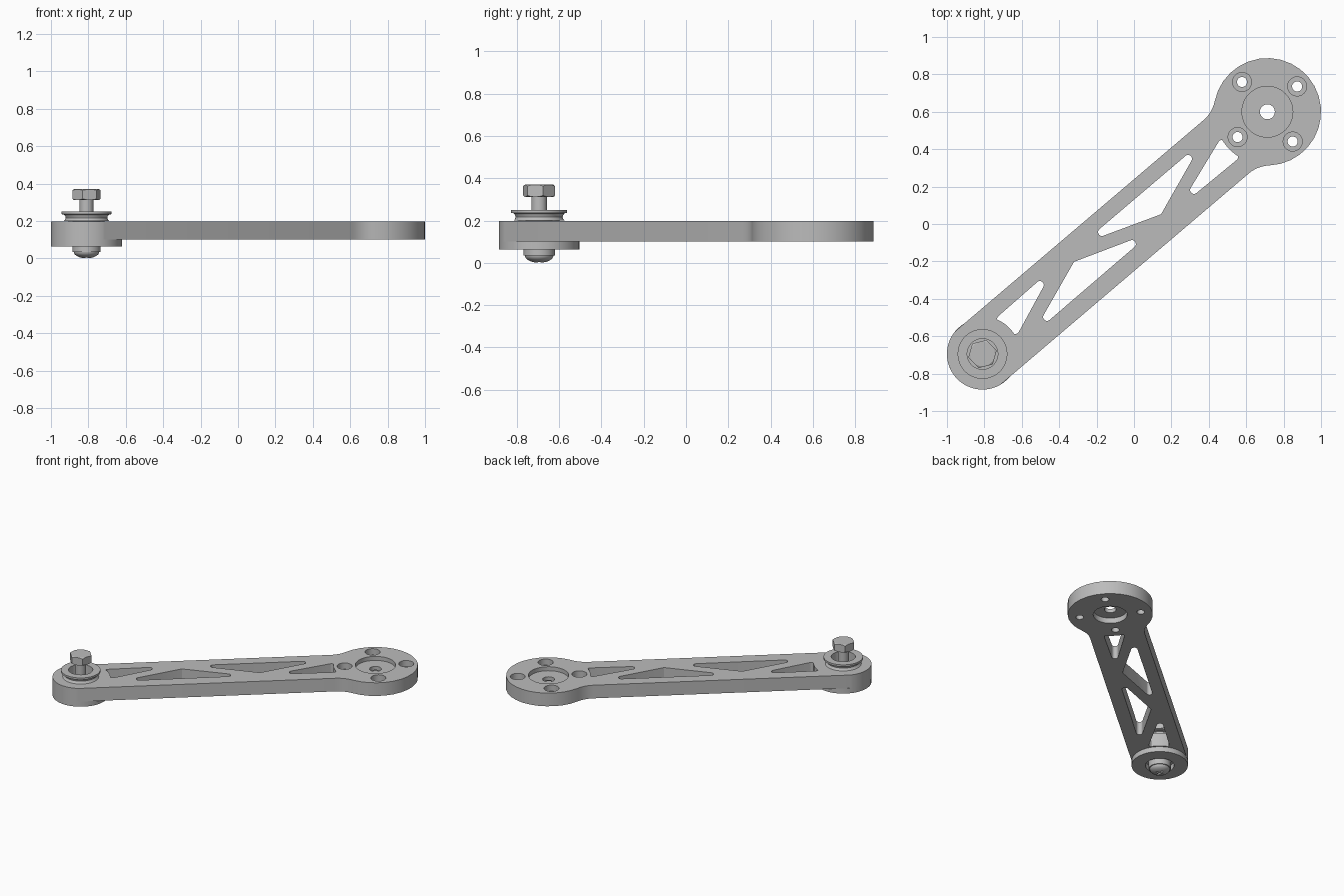
import bpy, bmesh, math
from mathutils import Vector, Matrix
from mathutils.geometry import convex_hull_2d

if "Cube" in bpy.data.objects:
    bpy.data.objects.remove(bpy.data.objects["Cube"], do_unlink=True)

metal = bpy.data.materials.new("light grey metal")
metal.use_nodes = True
GREY = (0.5, 0.5, 0.5, 1)
metal.diffuse_color = GREY
metal.node_tree.nodes["Principled BSDF"].inputs["Base Color"].default_value = GREY

PIVOT = Vector((-0.81, -0.695))
HEAD = Vector((0.713, 0.60))
AXIS = HEAD - PIVOT
ANGLE = math.atan2(AXIS.y, AXIS.x)
TOP, UNDER, BOSS = 0.198, 0.10, 0.062


def finish(name, bm):
    bmesh.ops.recalc_face_normals(bm, faces=bm.faces)
    mesh = bpy.data.meshes.new(name)
    bm.to_mesh(mesh)
    bm.free()
    mesh.materials.append(metal)
    obj = bpy.data.objects.new(name, mesh)
    bpy.context.collection.objects.link(obj)
    return obj


def arc(center, r, a0, a1, n):
    return [Vector((center[0] + r * math.cos(a0 + (a1 - a0) * i / n),
                    center[1] + r * math.sin(a0 + (a1 - a0) * i / n))) for i in range(n + 1)]


def prism(name, pts, z0, z1):
    bm = bmesh.new()
    face = bm.faces.new([bm.verts.new((p[0], p[1], z0)) for p in pts])
    ext = bmesh.ops.extrude_face_region(bm, geom=[face])["geom"]
    bmesh.ops.translate(bm, vec=(0, 0, z1 - z0),
                        verts=[v for v in ext if isinstance(v, bmesh.types.BMVert)])
    return finish(name, bm)


def disc(name, center, r, z0, z1, n=32):
    return prism(name, arc(center, r, 0, math.tau, n)[:-1], z0, z1)


def lathe(name, profile, center, n=40):
    # spin an (r, z) profile around a vertical axis
    bm = bmesh.new()
    vs = [bm.verts.new((r, 0, z)) for r, z in profile]
    edges = [bm.edges.new(pair) for pair in zip(vs, vs[1:])]
    bmesh.ops.spin(bm, geom=vs + edges, cent=(0, 0, 0), axis=(0, 0, 1), angle=math.tau, steps=n)
    bmesh.ops.remove_doubles(bm, verts=bm.verts, dist=1e-5)
    bmesh.ops.translate(bm, vec=(center.x, center.y, 0), verts=bm.verts)
    return finish(name, bm)


def boolean(target, cutter, op="DIFFERENCE"):
    mod = target.modifiers.new("cut", "BOOLEAN")
    mod.operation, mod.solver, mod.object = op, "EXACT", cutter
    bpy.context.view_layer.objects.active = target
    bpy.ops.object.modifier_apply(modifier=mod.name)
    bpy.data.objects.remove(cutter, do_unlink=True)


def smooth(obj, degrees=30):
    bpy.ops.object.select_all(action="DESELECT")
    obj.select_set(True)
    bpy.context.view_layer.objects.active = obj
    bpy.ops.object.shade_smooth_by_angle(angle=math.radians(degrees))


# Arm outline in its own frame: half the outline, then mirrored
WIDTH, R_HEAD, R_FILLET = 0.187, 0.287, 0.18
length = AXIS.length
cv = WIDTH + R_FILLET
cu = math.sqrt((R_HEAD + R_FILLET) ** 2 - cv ** 2)
touch = math.atan2(cv, cu)
upper = arc((0, 0), 0.19, math.pi, math.pi / 2 + 0.17, 20)
upper += arc((length - cu, cv), R_FILLET, -math.pi / 2, -touch, 6)
upper += arc((length, 0), R_HEAD, math.pi - touch, 0, 11)
outline = upper + [Vector((p.x, -p.y)) for p in reversed(upper[1:-1])]
turn = Matrix.Rotation(ANGLE, 2)
arm = prism("arm", [turn @ p + PIVOT for p in outline], UNDER, TOP)

# Truss pockets: hulls around corner circles (x, y, radius)
R = 0.021
pockets = [
    [(-0.503, -0.326, R), (-0.634, -0.567, R), (-0.711, -0.508, R)],
    [(-0.465, -0.497, R), (-0.32, -0.203, 0.001), (-0.011, -0.107, R)],
    [(-0.171, -0.043, R), (0.144, 0.053, 0.001), (0.289, 0.348, R)],
    [(0.321, 0.182, R), (0.47, 0.428, R), (0.535, 0.358, R)],
]
keep_out = {0: (PIVOT, 0.2), 3: (HEAD, 0.285)}
for i, corners in enumerate(pockets):
    cloud = [p for x, y, r in corners for p in arc((x, y), r, 0, math.tau, 20)[:-1]]
    cutter = prism("pocket", [cloud[k] for k in convex_hull_2d(cloud)], 0, 0.4)
    if i in keep_out:
        boolean(cutter, disc("rim", *keep_out[i], -0.1, 0.5, 64))
    boolean(arm, cutter)

# Head recesses, centre hole and four counterbored screw holes
boolean(arm, disc("recess_top", HEAD, 0.136, TOP - 0.03, 0.4, 48))
boolean(arm, disc("recess_under", HEAD, 0.115, 0, UNDER + 0.04, 48))
boolean(arm, disc("centre_hole", HEAD, 0.04, 0, 0.4))
for k in range(4):
    a = ANGLE + k * math.pi / 2
    spot = HEAD + 0.209 * Vector((math.cos(a), math.sin(a)))
    boolean(arm, disc("screw_hole", spot, 0.027, 0, 0.4, 24))
    boolean(arm, disc("counterbore", spot, 0.051, TOP - 0.045, 0.4, 24))
boolean(arm, disc("pivot_bore", PIVOT, 0.097, 0, 0.4, 40))
smooth(arm)

# Raised ring under the pivot end
ring = lathe("pivot_ring", [(0.097, BOSS), (0.19, BOSS), (0.19, UNDER), (0.097, UNDER),
                            (0.097, BOSS)], PIVOT, 48)
smooth(ring)

# Flanged bushing in the pivot bore
bushing = lathe("flanged_bushing", [
    (0.037, 0.10), (0.097, 0.10), (0.097, 0.199), (0.122, 0.199), (0.115, 0.206),
    (0.111, 0.216), (0.113, 0.225), (0.12, 0.234), (0.133, 0.236), (0.133, 0.25),
    (0.082, 0.25), (0.082, 0.16), (0.037, 0.16), (0.037, 0.10)], PIVOT, 48)
smooth(bushing)

# Bolt: shank, domed lower head with a cross slot, chamfered hex head
shank = disc("bolt_shank", PIVOT, 0.037, 0.06, 0.32, 32)
smooth(shank)
dome = [(0.068 * math.sin(t), 0.035 - 0.035 * math.cos(t))
        for t in (k * math.pi / 16 for k in range(9))]
lower = lathe("bolt_lower_head", dome + [(0.075, 0.035), (0.075, 0.1), (0, 0.1)], PIVOT)
for w, h in ((0.03, 0.006), (0.006, 0.03)):
    slot = [PIVOT + Vector((sx * w, sy * h)) for sx, sy in ((-1, -1), (1, -1), (1, 1), (-1, 1))]
    boolean(lower, prism("slot", slot, -0.1, 0.02))
smooth(lower)

hex_head = prism("bolt_hex_head", arc(PIVOT, 0.078, 0.25, 0.25 + math.tau, 6)[:-1], 0.312, 0.37)
chamfer = lathe("chamfer", [(0, 0.30), (0.068, 0.312), (0.08, 0.32), (0.08, 0.362),
                            (0.066, 0.37), (0, 0.375)], PIVOT)
boolean(hex_head, chamfer, "INTERSECT")
smooth(hex_head, 20)
